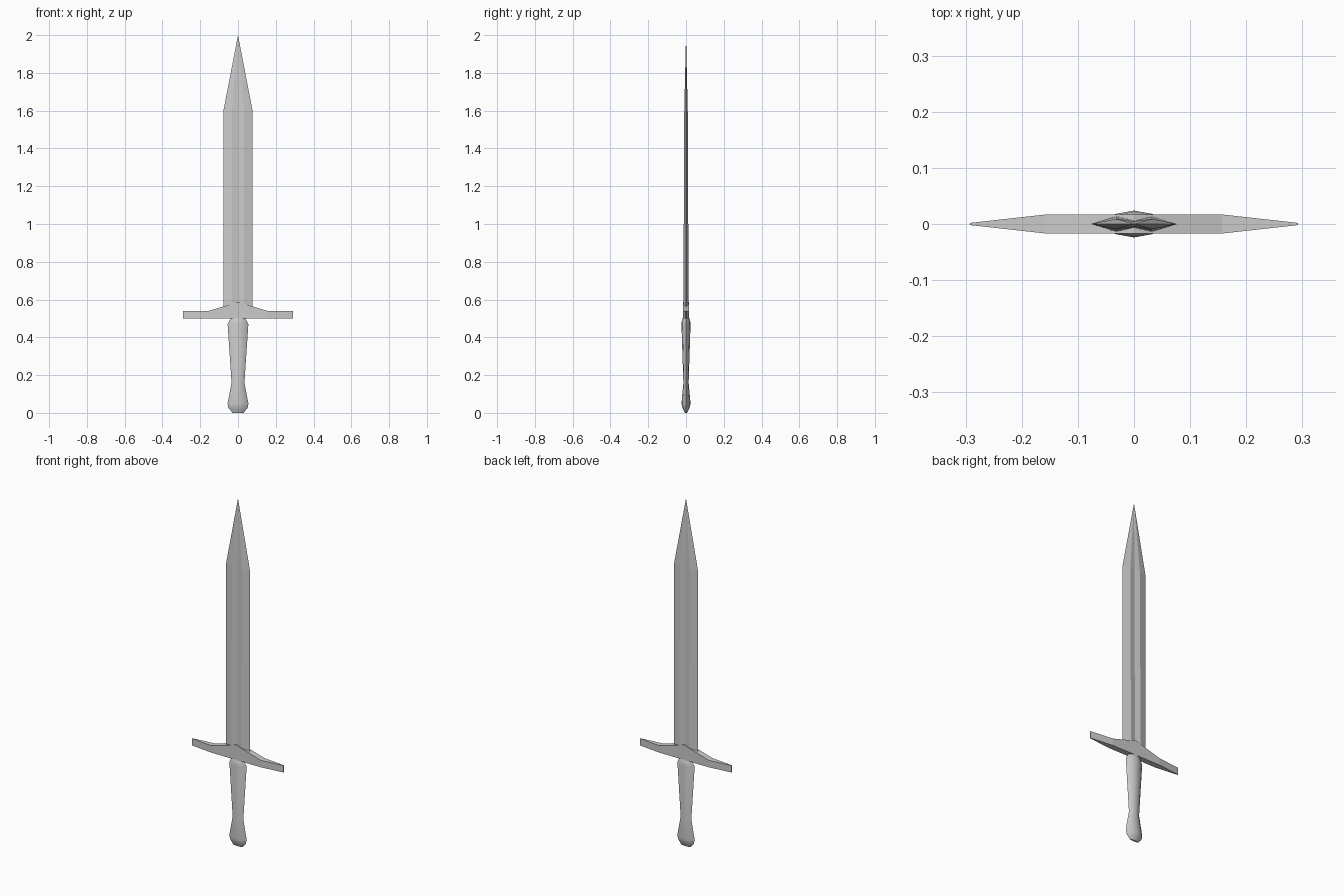
import bpy, bmesh

if "Cube" in bpy.data.objects:
    bpy.data.objects.remove(bpy.data.objects["Cube"])


def finish(name, bm, angle=None):
    bmesh.ops.recalc_face_normals(bm, faces=bm.faces)
    mesh = bpy.data.meshes.new(name)
    bm.to_mesh(mesh)
    bm.free()
    ob = bpy.data.objects.new(name, mesh)
    bpy.context.collection.objects.link(ob)
    if angle:
        bpy.ops.object.select_all(action='DESELECT')
        ob.select_set(True)
        bpy.context.view_layer.objects.active = ob
        bpy.ops.object.shade_smooth_by_angle(angle=angle)
    return ob


def loft(name, section, levels, tip=None, angle=None):
    """Skin scaled copies of a cross-section; levels are (z, x scale, y scale)."""
    bm = bmesh.new()
    rings = [[bm.verts.new((x * sx, y * sy, z)) for x, y in section]
             for z, sx, sy in levels]
    n = len(section)
    for a, b in zip(rings, rings[1:]):
        for i in range(n):
            j = (i + 1) % n
            bm.faces.new((a[i], a[j], b[j], b[i]))
    bm.faces.new(rings[0])
    if tip is None:
        bm.faces.new(rings[-1])
    else:
        top = bm.verts.new((0, 0, tip))
        for i in range(n):
            bm.faces.new((rings[-1][i], rings[-1][(i + 1) % n], top))
    return finish(name, bm, angle)


# Blade: double-edged section with a shallow central groove
blade = [(0.077, 0), (0.032, 0.014), (0, 0.007), (-0.032, 0.014),
         (-0.077, 0), (-0.032, -0.014), (0, -0.007), (0.032, -0.014)]
loft("blade", blade, [(0.53, 1, 1), (1.6, 1, 0.66)], tip=2.0)

# Grip and pommel: flattened eight-sided section
grip = [(1, 0), (0.6, 0.75), (0, 1), (-0.6, 0.75),
        (-1, 0), (-0.6, -0.75), (0, -1), (0.6, -0.75)]
loft("grip", grip,
     [(0.0, 0.030, 0.005), (0.01, 0.037, 0.010), (0.026, 0.051, 0.019),
      (0.05, 0.055, 0.024), (0.16, 0.034, 0.014), (0.47, 0.055, 0.024),
      (0.49, 0.044, 0.022), (0.51, 0.033, 0.014)], angle=0.7)

# Crossguard: columns of (x, half thickness, top height) over a flat base
half = [(0.06, 0.017, 0.568), (0.157, 0.017, 0.54), (0.292, 0.002, 0.54)]
cols = [(-x, y, z) for x, y, z in reversed(half)] + [(0, 0.017, 0.586)] + half
bm = bmesh.new()
rings = [[bm.verts.new(p) for p in
          ((x, -y, 0.5), (x, y, 0.5), (x, y, z), (x, -y, z))] for x, y, z in cols]
for a, b in zip(rings, rings[1:]):
    for i in range(4):
        j = (i + 1) % 4
        bm.faces.new((a[i], a[j], b[j], b[i]))
bm.faces.new(rings[0])
bm.faces.new(rings[-1])
finish("crossguard", bm)
